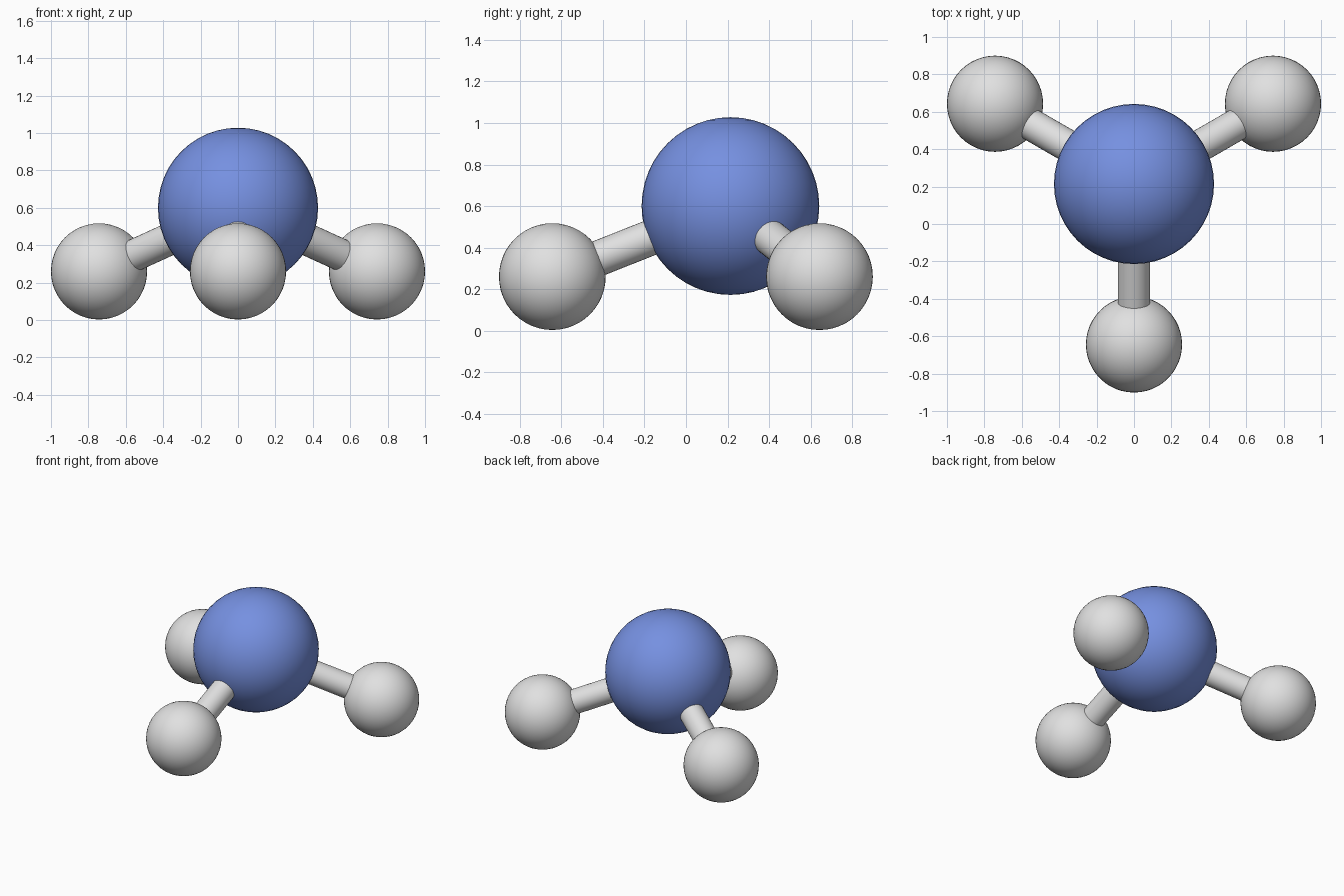
import bpy
from math import cos, sin, radians
from mathutils import Vector

default = bpy.data.objects.get("Cube")
if default:
    bpy.data.objects.remove(default, do_unlink=True)


def make_material(name, rgb):
    mat = bpy.data.materials.new(name)
    mat.use_nodes = True
    mat.diffuse_color = (*rgb, 1)
    mat.node_tree.nodes["Principled BSDF"].inputs["Base Color"].default_value = (*rgb, 1)
    return mat


def finish(name, mat):
    obj = bpy.context.object
    obj.name = obj.data.name = name
    obj.data.materials.append(mat)
    bpy.ops.object.shade_smooth_by_angle(angle=radians(40))


def ball(name, centre, radius, mat):
    bpy.ops.mesh.primitive_uv_sphere_add(
        segments=48, ring_count=24, radius=radius, location=centre)
    finish(name, mat)


def rod(name, start, end, radius, mat):
    axis = end - start
    bpy.ops.mesh.primitive_cylinder_add(
        vertices=32, radius=radius, depth=axis.length,
        location=(start + end) / 2, rotation=axis.to_track_quat("Z", "Y").to_euler())
    finish(name, mat)


blue = make_material("soft blue", (0.18, 0.28, 0.75))
white = make_material("off white", (0.75, 0.75, 0.75))

# Large central ball
hub = Vector((0, 0.214, 0.6))
ball("central_ball", hub, 0.428, blue)

# Three small balls on rods, spread evenly around the hub and drooping below it
ball_radius = 0.257
reach = 0.858
for side, angle in (("front", -90), ("back_left", 30), ("back_right", 150)):
    a = radians(angle)
    tip = Vector((reach * cos(a), hub.y + reach * sin(a), ball_radius + 0.003))
    ball(side + "_ball", tip, ball_radius, white)
    rod(side + "_rod", hub, tip, 0.086, white)
